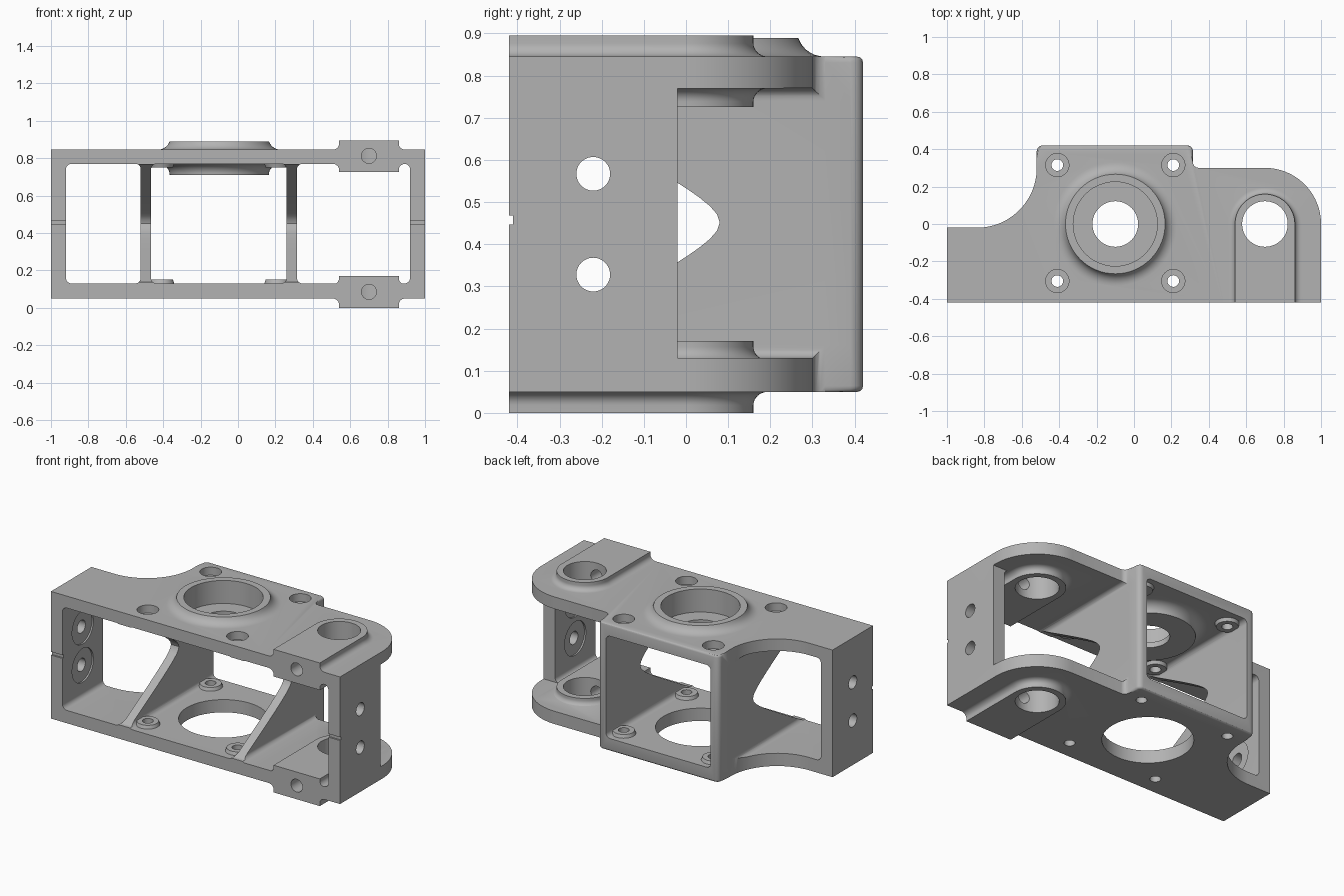
import bpy, bmesh, math
from mathutils import Matrix, Vector

if "Cube" in bpy.data.objects:
    bpy.data.objects.remove(bpy.data.objects["Cube"], do_unlink=True)

grey = bpy.data.materials.new("satin grey metal")
grey.use_nodes = True
GREY = (0.45, 0.45, 0.45, 1)
grey.diffuse_color = GREY
grey.node_tree.nodes["Principled BSDF"].inputs["Base Color"].default_value = GREY

FRONT = -0.42
Z0, Z1 = 0.05, 0.845          # outer faces of the two plates
W0, W1 = 0.13, 0.77           # inner faces of the two plates
MID = (Z0 + Z1) / 2


def finish(bm, name):
    bmesh.ops.recalc_face_normals(bm, faces=bm.faces)
    me = bpy.data.meshes.new(name)
    bm.to_mesh(me)
    bm.free()
    me.materials.append(grey)
    ob = bpy.data.objects.new(name, me)
    bpy.context.collection.objects.link(ob)
    return ob


def arc(cx, cy, r, a0, a1, n=8):
    steps = [math.radians(a0 + (a1 - a0) * i / n) for i in range(n + 1)]
    return [(cx + r * math.cos(a), cy + r * math.sin(a)) for a in steps]


def loft(rings, name):
    """Closed solid through rings of equal point count."""
    bm = bmesh.new()
    loops = [[bm.verts.new(p) for p in ring] for ring in rings]
    n = len(loops[0])
    for a, b in zip(loops, loops[1:]):
        for i in range(n):
            bm.faces.new((a[i], a[(i + 1) % n], b[(i + 1) % n], b[i]))
    bm.faces.new(loops[0])
    bm.faces.new(loops[-1])
    return finish(bm, name)


def prism(points, axis, lo, hi, name):
    """Extrude a 2D outline along x, y or z."""
    place = {"x": lambda p, t: (t, p[0], p[1]),
             "y": lambda p, t: (p[0], t, p[1]),
             "z": lambda p, t: (p[0], p[1], t)}[axis]
    return loft([[place(p, t) for p in points] for t in (lo, hi)], name)


def round_rect(x0, x1, z0, z1, r):
    return (arc(x1 - r, z1 - r, r, 0, 90) + arc(x0 + r, z1 - r, r, 90, 180)
            + arc(x0 + r, z0 + r, r, 180, 270) + arc(x1 - r, z0 + r, r, 270, 360))


def box(x0, x1, y0, y1, z0, z1):
    return prism([(x0, y0), (x1, y0), (x1, y1), (x0, y1)], "z", z0, z1, "cutter")


def drill(axis, a, b, r, lo, hi):
    return prism(arc(a, b, r, 0, 360, 48)[:-1], axis, lo, hi, "cutter")


def combine(body, other, op):
    mod = body.modifiers.new(op, "BOOLEAN")
    mod.operation, mod.object, mod.solver = op, other, "EXACT"
    deps = bpy.context.evaluated_depsgraph_get()
    me = bpy.data.meshes.new_from_object(body.evaluated_get(deps))
    body.modifiers.clear()
    body.data = me
    bpy.data.objects.remove(other, do_unlink=True)


def flared(z_lo, z_hi, r, z_a, z_b, f):
    """Radius/height pairs of a boss blending into a plate between z_a and z_b."""
    low = [(r + f - x, z_a - f * 0.9 + y * 0.9) for x, y in arc(0, 0, f, 0, 90)]
    high = [(p, z_a + z_b - z) for p, z in reversed(low)]
    return [(r, z_lo)] + low + high + [(r, z_hi)]


# Body block with the stepped, curved plate outline
outline = ([(-1, -0.6), (1, -0.6)] + arc(0.7, 0, 0.3, 0, 90, 24)
           + arc(0.345, 0.33, 0.03, 270, 180, 4) + arc(0.285, 0.39, 0.03, 0, 90, 4)
           + arc(-0.49, 0.39, 0.03, 90, 180, 4)
           + arc(-0.84, 0.3, 0.32, 0, -90, 24) + [(-1, -0.02)])
body = prism(outline, "z", Z0, Z1, "bracket_body")
bm = bmesh.new()
bm.from_mesh(body.data)
edges = [e for e in bm.edges if all(v.co.y > 0.325 for v in e.verts)
         and abs(e.verts[0].co.z - e.verts[1].co.z) < 0.01]
bmesh.ops.bevel(bm, geom=edges, offset=0.014, segments=3, profile=0.5, affect="EDGES")
bm.to_mesh(body.data)
bm.free()

# Three openings from front to back leave the end walls and the two webs
for x0, x1 in ((-0.92, -0.52), (-0.465, 0.26), (0.315, 0.92)):
    combine(body, prism(round_rect(x0, x1, W0, W1, 0.03), "y", -0.8, 0.8, "cutter"), "DIFFERENCE")
# The right end wall stops short of the curved end
combine(body, box(0.88, 1.1, -0.02, 0.6, W0 + 0.0003, W1 - 0.0003), "DIFFERENCE")

# Swept front edge of the webs
half = (W1 - W0) / 2 - 0.0005
sweep = []
for i in range(33):
    h = half * (i / 16 - 1)
    sweep.append((0.173 - math.hypot(0.093, h / 0.566), MID + 0.004 + h * 0.985))
combine(body, prism([(-0.8, sweep[0][1])] + sweep + [(-0.8, sweep[-1][1])],
                    "x", -0.6, 0.4, "cutter"), "DIFFERENCE")

# Round bearing boss in the top plate
rings = []
for r, z in flared(0.71, 0.89, 0.265, W1, Z1, 0.065):
    z = min(max(z, 0.711), 0.889)
    if r > 0.265 or z in (0.711, 0.889):
        rings.append([(x, y, z) for x, y in arc(-0.1, 0, r, 0, 360, 64)[:-1]])
# Keep the blend monotonic in height
rings = [g for i, g in enumerate(rings) if i == 0 or g[0][2] > rings[i - 1][0][2] + 1e-5]
combine(body, loft(rings, "bearing_boss"), "UNION")

# Long rounded pivot bosses on both plates
for flip in (False, True):
    rings = []
    for r, z in flared(0.725, 0.895, 0.16, W1, Z1, 0.035):
        z = 2 * MID - z if flip else z
        rings.append([(x, y, z) for x, y in
                      [(0.7 - r, -0.6), (0.7 + r, -0.6)] + arc(0.7, 0, r, 0, 180, 32)])
    combine(body, loft(rings, "pivot_boss"), "UNION")

# Screw pads on the inner faces
corners = [(x, y) for x in (-0.41, 0.21) for y in (-0.305, 0.315)]
for x, y in corners:
    for z_root, z_tip in ((W0 - 0.03, W0 + 0.02), (W1 + 0.03, W1 - 0.02)):
        combine(body, loft([[(px, py, z) for px, py in arc(x, y, r, 0, 360, 32)[:-1]]
                            for r, z in ((0.08, z_root), (0.062, z_tip))], "screw_pad"), "UNION")

# Flat front face
combine(body, box(-1.2, 1.2, -0.9, FRONT, -0.2, 1.2), "DIFFERENCE")

# Bores: bearing seat, bearing through hole, lower opening, pivots
cuts = [drill("z", -0.1, 0, 0.225, 0.745, 1), drill("z", -0.1, 0, 0.122, 0.6, 1),
        drill("z", -0.1, 0, 0.255, -0.1, 0.3), drill("z", 0.7, 0, 0.122, -0.1, 1)]
# Corner screws with counterbores
for x, y in corners:
    cuts += [drill("z", x, y, 0.031, -0.1, 1), drill("z", x, y, 0.062, 0.795, 1)]
# Clamp screw holes in the front of the pivot bosses
cuts += [drill("y", 0.7, z, 0.04, -0.6, 0) for z in (0.085, 0.812)]
# End wall holes with shallow spot faces inside, and centre notches
for z in (0.328, 0.567):
    cuts += [drill("x", -0.22, z, 0.04, -1.1, -0.8), drill("x", -0.22, z, 0.04, 0.8, 1.1),
             drill("x", -0.22, z, 0.105, -0.93, -0.86), drill("x", -0.22, z, 0.105, 0.86, 0.93)]
for x in (-0.96, 0.96):
    cuts.append(box(x - 0.1, x + 0.1, -0.5, FRONT + 0.01, 0.447, 0.468))
for cutter in cuts:
    combine(body, cutter, "DIFFERENCE")

# Smooth shading with sharp edges
bpy.ops.object.select_all(action="DESELECT")
body.select_set(True)
bpy.context.view_layer.objects.active = body
bpy.ops.object.shade_smooth_by_angle(angle=math.radians(30))
